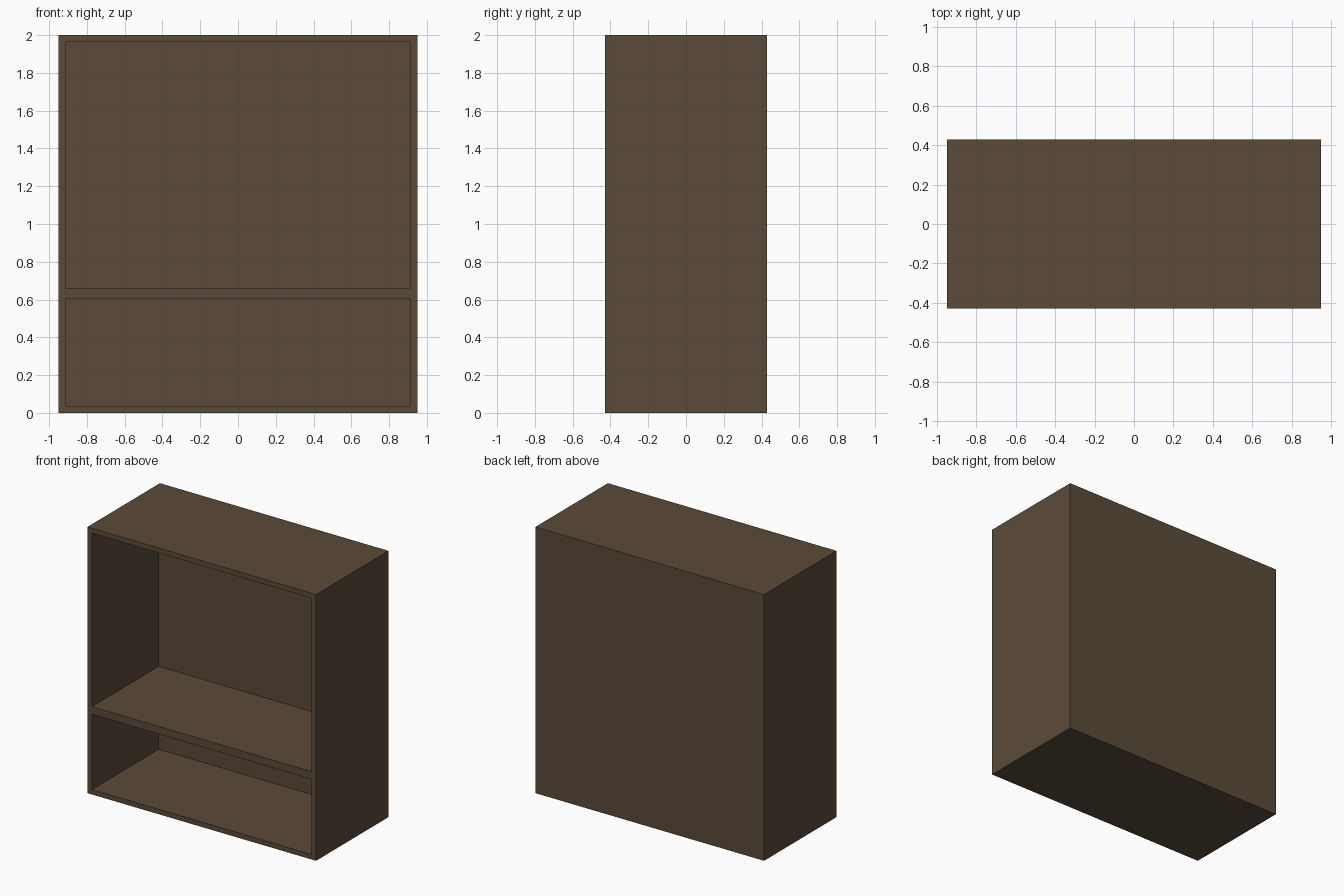
import bpy, bmesh
from mathutils import Vector, Matrix

if "Cube" in bpy.data.objects:
    bpy.data.objects.remove(bpy.data.objects["Cube"])

W, D, H = 1.90, 0.86, 2.0
WALL = 0.037                                  # side, top and bottom thickness
BACK_Y = 0.363                                # inner face of the back panel
BAYS = [(0.037, 0.602), (0.66, 1.963)]        # lower and upper openings in z

wood = bpy.data.materials.new("dark brown wood")
wood.diffuse_color = (0.105, 0.069, 0.042, 1)
wood.use_nodes = True
wood.node_tree.nodes["Principled BSDF"].inputs["Base Color"].default_value = wood.diffuse_color

# Solid block for the cabinet body
bm = bmesh.new()
bmesh.ops.create_cube(bm, size=1, matrix=Matrix.Translation((0, 0, H / 2)) @ Matrix.Diagonal((W, D, H, 1)))

# Cut the outlines of the openings
def cut(co, normal):
    bmesh.ops.bisect_plane(bm, geom=bm.verts[:] + bm.edges[:] + bm.faces[:], plane_co=co, plane_no=normal)

inner_x = W / 2 - WALL
for x in (-inner_x, inner_x):
    cut((x, 0, 0), (1, 0, 0))
for bay in BAYS:
    for z in bay:
        cut((0, 0, z), (0, 0, 1))

# Push the two openings back to hollow out the compartments
bm.normal_update()
openings = []
for f in bm.faces:
    c = f.calc_center_median()
    if f.normal.y < -0.9 and abs(c.x) < inner_x and any(a < c.z < b for a, b in BAYS):
        openings.append(f)
pushed = bmesh.ops.extrude_discrete_faces(bm, faces=openings)["faces"]
for v in {v for f in pushed for v in f.verts}:
    v.co.y = BACK_Y

# Clean the leftover cut lines on the outer faces
plain = [f for f in bm.faces if f.normal.y > 0.9 or abs(f.calc_center_median().x) > W / 2 - 1e-4
         or not 1e-4 < f.calc_center_median().z < H - 1e-4]
inside = {e for f in plain for e in f.edges if all(g in plain for g in e.link_faces)}
bmesh.ops.dissolve_limit(bm, angle_limit=0.02, verts=[], edges=list(inside))
bmesh.ops.recalc_face_normals(bm, faces=bm.faces[:])

mesh = bpy.data.meshes.new("cabinet_body")
bm.to_mesh(mesh)
bm.free()
mesh.materials.append(wood)
bpy.context.collection.objects.link(bpy.data.objects.new("cabinet_body", mesh))
